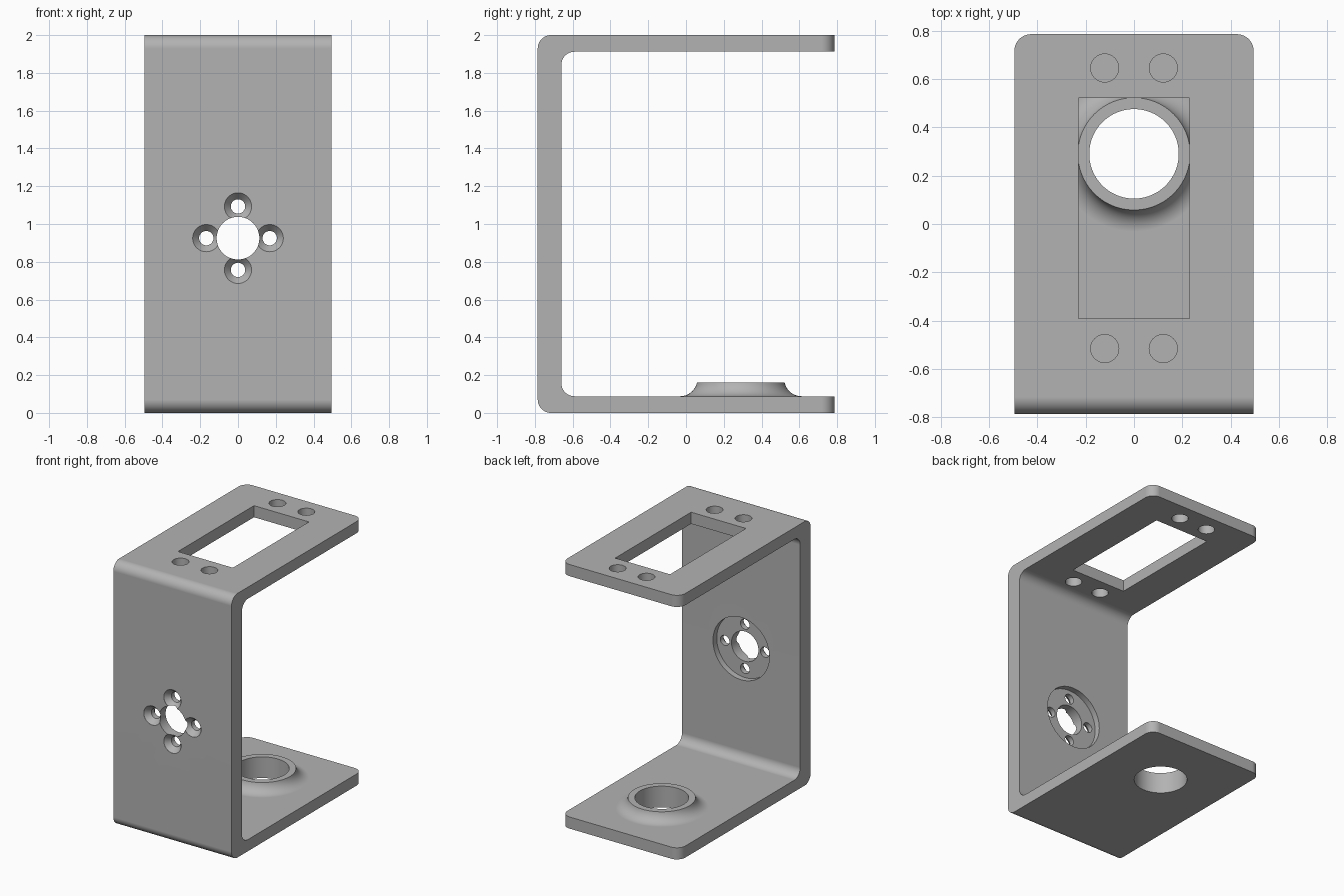
import bpy, bmesh
from math import sin, cos, pi, radians
from mathutils import Matrix

if "Cube" in bpy.data.objects:
    bpy.data.objects.remove(bpy.data.objects["Cube"], do_unlink=True)

W, D, H = 0.495, 0.785, 2.0       # half width, half depth, height
WALL, PLATE, R = 0.125, 0.088, 0.07
BORE_Y, HUB_Z = 0.29, 0.925

grey = bpy.data.materials.new("bracket_grey")
grey.use_nodes = True
colour = (0.45, 0.45, 0.45, 1)
grey.diffuse_color = colour
grey.node_tree.nodes["Principled BSDF"].inputs["Base Color"].default_value = colour


def arc(cx, cz, r, start, end, n=10):
    angles = [radians(start + (end - start) * i / n) for i in range(n + 1)]
    return [(cx + r * cos(a), cz + r * sin(a)) for a in angles]


def make(name, bm):
    bmesh.ops.recalc_face_normals(bm, faces=bm.faces[:])
    mesh = bpy.data.meshes.new(name)
    bm.to_mesh(mesh)
    bm.free()
    mesh.materials.append(grey)
    obj = bpy.data.objects.new(name, mesh)
    bpy.context.collection.objects.link(obj)
    return obj


def turned(name, profile, location, along_y=False, n=64):
    """Capped solid of revolution from (radius, height) pairs."""
    bm = bmesh.new()
    rings = [[bm.verts.new((r * cos(2 * pi * i / n), r * sin(2 * pi * i / n), h))
              for i in range(n)] for r, h in profile]
    for a, b in zip(rings, rings[1:]):
        for i in range(n):
            j = (i + 1) % n
            bm.faces.new((a[i], a[j], b[j], b[i]))
    bm.faces.new(rings[0])
    bm.faces.new(rings[-1])
    if along_y:
        bm.transform(Matrix.Rotation(-pi / 2, 4, 'X'))
    bm.transform(Matrix.Translation(location))
    return make(name, bm)


def combine(target, other, operation):
    mod = target.modifiers.new(operation.lower(), 'BOOLEAN')
    mod.operation, mod.solver, mod.object = operation, 'EXACT', other
    bpy.context.view_layer.objects.active = target
    bpy.ops.object.modifier_apply(modifier=mod.name)
    bpy.data.objects.remove(other, do_unlink=True)


# C-shaped body: bent profile in the y-z plane, extruded across x
inner = -D + WALL + R
profile = ([(D, 0), (D, PLATE)]
           + arc(inner, PLATE + R, R, 270, 180)
           + arc(inner, H - PLATE - R, R, 180, 90)
           + [(D, H - PLATE), (D, H)]
           + arc(-D + R, H - R, R, 90, 180)
           + arc(-D + R, R, R, 180, 270))
bm = bmesh.new()
side = bm.faces.new([bm.verts.new((-W, y, z)) for y, z in profile])
new = bmesh.ops.extrude_face_region(bm, geom=[side])["geom"]
bmesh.ops.translate(bm, vec=(2 * W, 0, 0),
                    verts=[g for g in new if isinstance(g, bmesh.types.BMVert)])
# Rounded free corners of both plates
corners = [e for e in bm.edges
           if all(v.co.y > D - 0.001 for v in e.verts)
           and abs(e.verts[0].co.x - e.verts[1].co.x) < 0.001]
bmesh.ops.bevel(bm, geom=corners, offset=R, segments=10, profile=0.5, affect='EDGES')
bracket = make("servo_bracket", bm)

# Flared collar on the lower plate, then its bore
flare = [(0.322, 0.05)] + arc(0.322, 0.18, 0.092, 270, 192.5, 12)
combine(bracket, turned("collar", flare, (0, BORE_Y, 0), n=96), 'UNION')
combine(bracket, turned("bore", [(0.185, -0.1), (0.185, 0.3)], (0, BORE_Y, 0), n=96),
        'DIFFERENCE')

# Rectangular window and four mounting holes in the upper plate
bm = bmesh.new()
bmesh.ops.create_cube(bm, size=1, matrix=Matrix.Translation((0, 0.065, H))
                      @ Matrix.Diagonal((0.46, 0.91, 0.4, 1)))
combine(bracket, make("window", bm), 'DIFFERENCE')
for x in (-0.121, 0.121):
    for y in (-0.515, 0.645):
        combine(bracket, turned("mount_hole", [(0.058, -0.2), (0.058, 0.2)], (x, y, H), n=48),
                'DIFFERENCE')

# Round recess on the inside of the wall, hub hole, four countersunk screw holes
hub = (0, -D, HUB_Z)
combine(bracket, turned("horn_recess", [(0.236, WALL - 0.045), (0.236, 0.3)], hub, True, 96),
        'DIFFERENCE')
combine(bracket, turned("hub_hole", [(0.113, -0.1), (0.113, 0.2)], hub, True), 'DIFFERENCE')
sink = [(0.072, -0.1), (0.072, 0.001), (0.038, 0.041), (0.038, 0.2)]
for k in range(4):
    spot = (0.168 * cos(k * pi / 2), -D, HUB_Z + 0.168 * sin(k * pi / 2))
    combine(bracket, turned("screw_hole", sink, spot, True, 48), 'DIFFERENCE')

# Smooth bends with crisp edges
bpy.ops.object.select_all(action='DESELECT')
bracket.select_set(True)
bpy.context.view_layer.objects.active = bracket
bpy.ops.object.shade_smooth_by_angle(angle=radians(30))
weighted = bracket.modifiers.new("flat_face_normals", 'WEIGHTED_NORMAL')
weighted.keep_sharp = True
